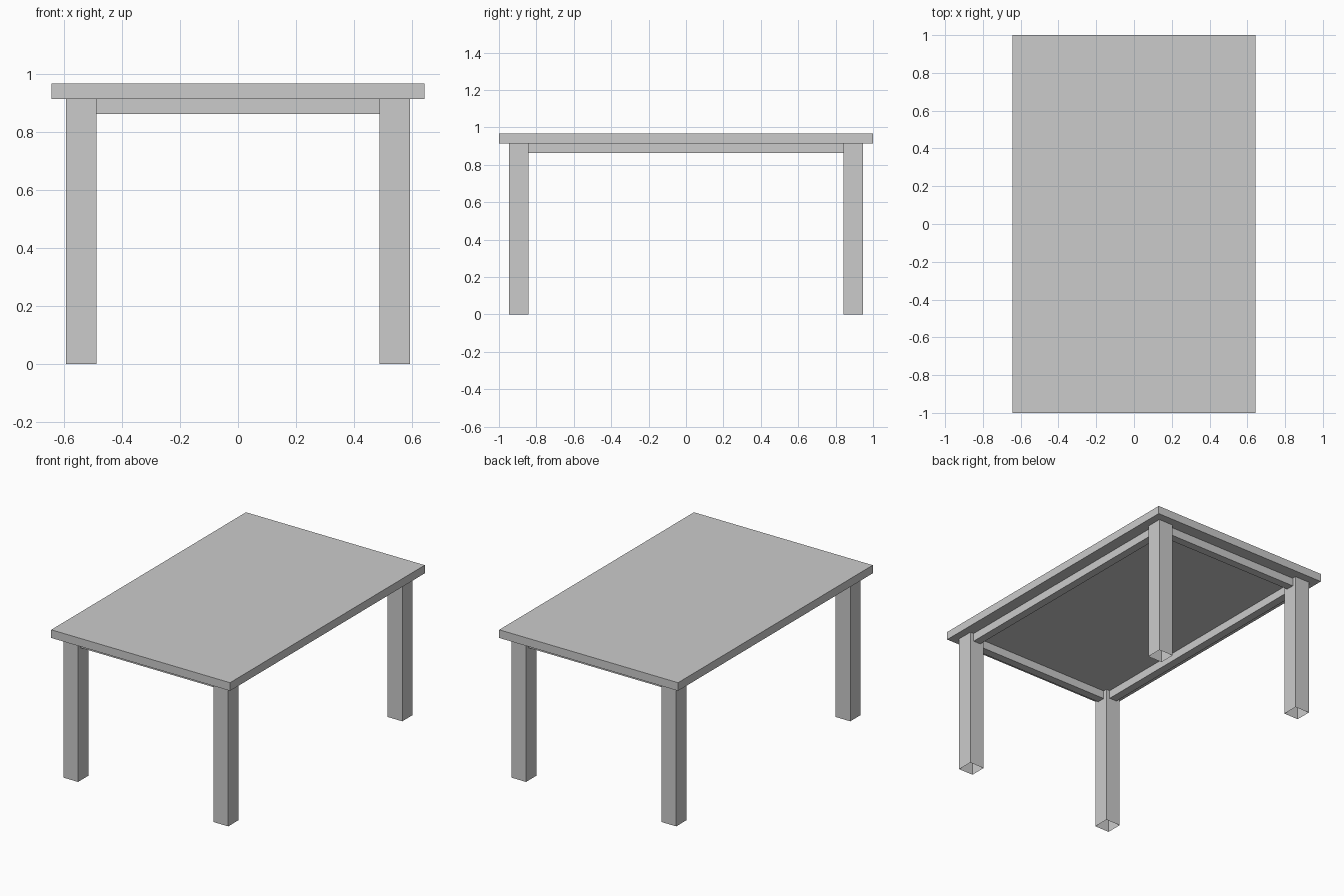
import bpy, bmesh
from mathutils import Vector

if "Cube" in bpy.data.objects:
    bpy.data.objects.remove(bpy.data.objects["Cube"])

TOP_X, TOP_Y = 0.643, 1.0          # half sizes of the tabletop
TOP_Z, UNDER_Z, APRON_Z = 0.968, 0.915, 0.862
LEG_X, LEG_Y, LEG = 0.54, 0.894, 0.105   # leg centres and width
APRON = 0.053                      # apron thickness


def box(name, lo, hi, open_ends=False):
    lo, hi = Vector(lo), Vector(hi)
    bm = bmesh.new()
    bmesh.ops.create_cube(bm, size=1)
    bmesh.ops.scale(bm, vec=hi - lo, verts=bm.verts)
    bmesh.ops.translate(bm, vec=(lo + hi) / 2, verts=bm.verts)
    if open_ends:
        bm.normal_update()
        ends = [f for f in bm.faces if abs(f.normal.z) > 0.5]
        bmesh.ops.delete(bm, geom=ends, context='FACES_ONLY')
    mesh = bpy.data.meshes.new(name)
    bm.to_mesh(mesh)
    bm.free()
    obj = bpy.data.objects.new(name, mesh)
    bpy.context.collection.objects.link(obj)
    return obj


# Tabletop
box("tabletop", (-TOP_X, -TOP_Y, UNDER_Z), (TOP_X, TOP_Y, TOP_Z))

h, a = LEG / 2, APRON / 2
# Legs: square tubes, open at the foot
for sy, depth in ((-1, "front"), (1, "back")):
    for sx, side in ((-1, "left"), (1, "right")):
        x, y = sx * LEG_X, sy * LEG_Y
        box(f"{depth}_{side}_leg", (x - h, y - h, 0), (x + h, y + h, UNDER_Z), open_ends=True)

# Apron rails between the legs
for s, depth, side in ((-1, "front", "left"), (1, "back", "right")):
    y, x = s * LEG_Y, s * LEG_X
    box(f"{depth}_apron", (h - LEG_X, y - a, APRON_Z), (LEG_X - h, y + a, UNDER_Z))
    box(f"{side}_apron", (x - a, h - LEG_Y, APRON_Z), (x + a, LEG_Y - h, UNDER_Z))
